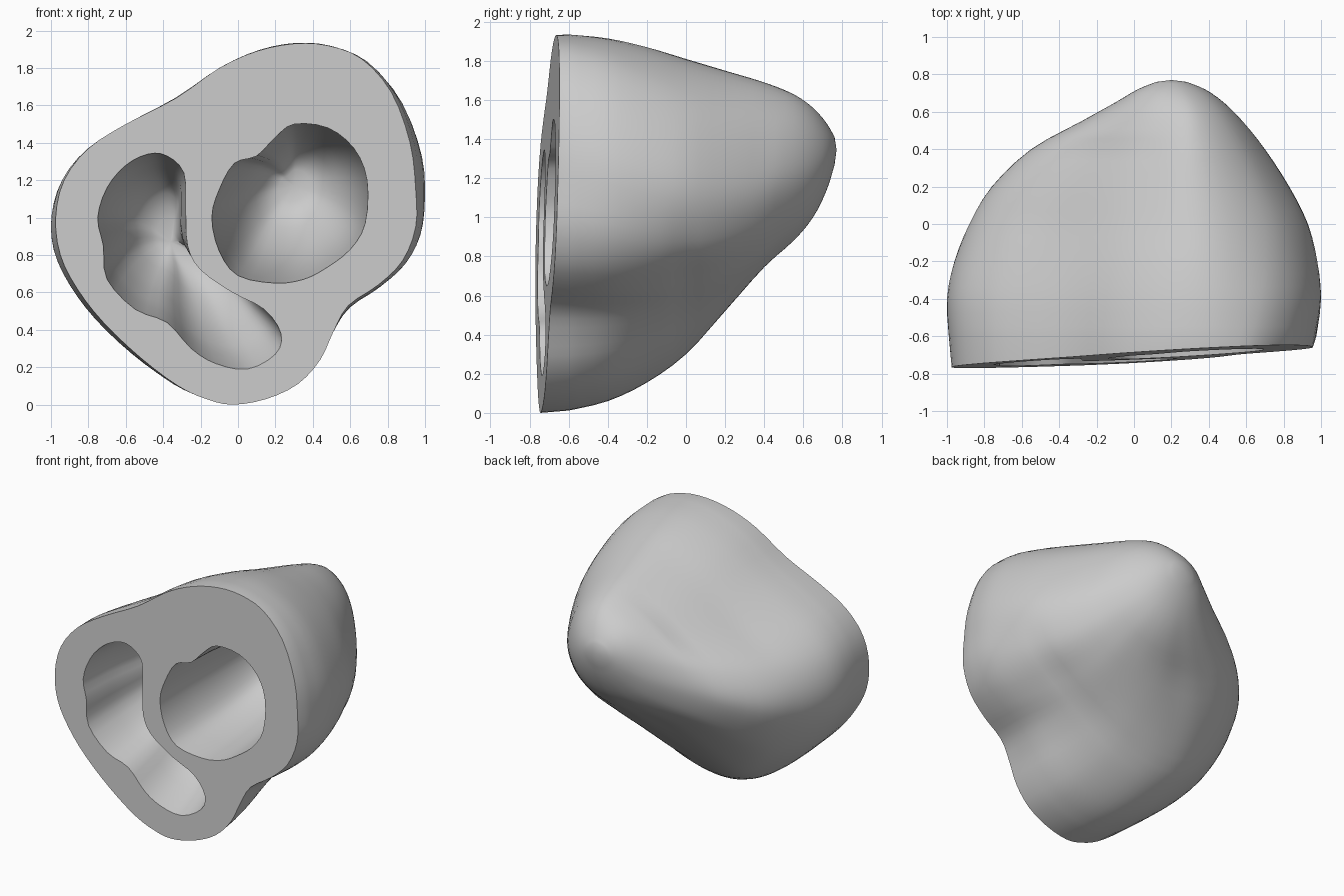
import bpy, bmesh, math
from mathutils import Vector

if "Cube" in bpy.data.objects:
    bpy.data.objects.remove(bpy.data.objects["Cube"])


def spline(pts, steps, closed):
    """Catmull-Rom resampling of tuples of any length."""
    n = len(pts)
    get = (lambda i: pts[i % n]) if closed else (lambda i: pts[min(max(i, 0), n - 1)])
    out = []
    for i in range(n if closed else n - 1):
        for k in range(steps):
            t = k / steps
            out.append(tuple(
                0.5 * (2 * b + (c - a) * t + (2 * a - 5 * b + 4 * c - d) * t * t
                       + (3 * b - a - 3 * c + d) * t ** 3)
                for a, b, c, d in zip(get(i - 1), get(i), get(i + 1), get(i + 2))))
    return out if closed else out + [tuple(pts[-1])]


def cut_plane(x, z):
    """Depth of the slightly tilted front cut."""
    return -0.743 + 0.054 * x + 0.031 * z


def loft(bm, rings, tip):
    """Skin rings of points, close the far end on a tip, return the front edges."""
    loops = [[bm.verts.new(p) for p in r] for r in rings]
    n = len(loops[0])
    for a, b in zip(loops, loops[1:]):
        for i in range(n):
            j = (i + 1) % n
            bm.faces.new((a[i], a[j], b[j], b[i]))
    end = bm.verts.new(tip)
    for i in range(n):
        bm.faces.new((loops[-1][i], loops[-1][(i + 1) % n], end))
    return [bm.edges.get((loops[0][i], loops[0][(i + 1) % n])) for i in range(n)]


# Body outlines (x, z): at the cut, halfway back, and near the apex
outer = [(-.03, 0), (.15, .03), (.32, .11), (.44, .24), (.51, .39), (.59, .53), (.75, .64),
         (.88, .77), (.95, .95), (.95, 1.15), (.92, 1.4), (.82, 1.67), (.66, 1.85), (.48, 1.92),
         (.3, 1.93), (.1, 1.89), (-.1, 1.8), (-.33, 1.64), (-.6, 1.5), (-.8, 1.37), (-.93, 1.2),
         (-.975, 1.0), (-.95, .8), (-.86, .62), (-.72, .44), (-.52, .25), (-.32, .1), (-.17, .03)]
middle = [(-.2, .30), (.1, .37), (.38, .52), (.62, .68), (.85, .88), (.93, 1.2), (.75, 1.6),
          (.38, 1.81), (0, 1.71), (-.45, 1.42), (-.78, 1.2), (-.88, .92), (-.72, .59), (-.46, .36)]
deep = [(-.05, .76), (.13, .745), (.32, .77), (.5, .84), (.65, .98), (.7, 1.2), (.58, 1.52),
        (.33, 1.69), (.05, 1.6), (-.22, 1.42), (-.45, 1.25), (-.55, 1.06), (-.45, .88), (-.25, .79)]

# Chamber openings on the cut face (x, z)
round_hole = [(-.14, 1.0), (-.1, 1.15), (-.02, 1.29), (.1, 1.33), (.2, 1.43), (.3, 1.5),
              (.48, 1.48), (.62, 1.37), (.69, 1.2), (.68, .97), (.6, .83), (.47, .73),
              (.35, .67), (.2, .65), (0, .69), (-.1, .82)]
crescent_hole = [(-.48, 1.34), (-.38, 1.33), (-.29, 1.24), (-.28, 1.05), (-.27, .85), (-.2, .72),
                 (-.03, .6), (.14, .51), (.23, .38), (.2, .27), (.05, .19), (-.12, .22),
                 (-.25, .3), (-.38, .44), (-.55, .51), (-.7, .67), (-.72, .85), (-.75, 1.0),
                 (-.7, 1.16), (-.6, 1.28)]

# Body sections: y, x range, z range, shape (0 cut, 1 middle, 2 deep, 3 ellipse)
sections = [(-.6, -.99, .975, .012, 1.935, .1), (-.4, -1, 1, .06, 1.915, .33),
            (-.2, -.96, .98, .155, 1.87, .65), (0, -.88, .93, .30, 1.81, 1),
            (.2, -.76, .83, .52, 1.75, 1.5), (.4, -.55, .70, .745, 1.69, 2),
            (.55, -.28, .58, .88, 1.63, 2.35), (.65, -.1, .48, 1.0, 1.56, 2.65),
            (.72, .02, .38, 1.14, 1.48, 2.9), (.76, .12, .28, 1.27, 1.41, 3)]


def unit(pts):
    """Stretch points to the square from -1 to 1."""
    us, vs = [p[0] for p in pts], [p[1] for p in pts]
    f = lambda t, r: 2 * (t - min(r)) / (max(r) - min(r)) - 1
    return [Vector((f(p[0], us), f(p[1], vs))) for p in pts]


shapes = [unit(spline(outer, 3, True)), unit(spline(middle, 6, True)), unit(spline(deep, 6, True))]
shapes.append([p.normalized() for p in shapes[2]])


def body_ring(sec):
    y, x0, x1, z0, z1, s = sec
    i = min(max(int(s), 0), 2)
    pts = unit([a.lerp(b, min(s - i, 1)) for a, b in zip(shapes[i], shapes[i + 1])])
    return [((x0 + x1 + p.x * (x1 - x0)) / 2, y, (z0 + z1 + p.y * (z1 - z0)) / 2) for p in pts]


def cavity(bm, outline, c0, rows, tip):
    """Pocket that shrinks and drifts as it goes back; rows: y, scale, x, z."""
    base = spline(outline, 3, True)
    rings = [[(x, cut_plane(x, z), z) for x, z in base]]
    for y, s, cx, cz in spline(rows, 2, False):
        rings.append([(cx + (x - c0[0]) * s, y, cz + (z - c0[1]) * s) for x, z in base])
    return loft(bm, rings, tip)


bm = bmesh.new()

# Outer body
rings = [[(x, cut_plane(x, z), z) for x, z in spline(outer, 3, True)]]
rings += [body_ring(s) for s in spline(sections, 3, False)]
rim = loft(bm, rings, (.2, .77, 1.345))

# Round chamber and crescent chamber
rim += cavity(bm, round_hole, (.28, 1.07),
              [(-.5, .97, .285, 1.08), (-.25, .9, .295, 1.09), (0, .78, .3, 1.11),
               (.2, .6, .3, 1.14), (.33, .38, .3, 1.16), (.37, .2, .3, 1.17)],
              (.3, .38, 1.17))
rim += cavity(bm, crescent_hole, (-.38, .68),
              [(-.5, .92, -.38, .71), (-.25, .76, -.38, .76), (-.07, .6, -.37, .81),
               (.05, .42, -.36, .85), (.1, .2, -.36, .87)],
              (-.36, .11, .87))

# Flat cut face with the two openings
bmesh.ops.triangle_fill(bm, edges=rim, use_beauty=True, use_dissolve=False)
bmesh.ops.recalc_face_normals(bm, faces=bm.faces)

mesh = bpy.data.meshes.new("heart_section")
bm.to_mesh(mesh)
bm.free()
obj = bpy.data.objects.new("heart_section", mesh)
bpy.context.collection.objects.link(obj)
bpy.context.view_layer.objects.active = obj
obj.select_set(True)
bpy.ops.object.shade_smooth_by_angle(angle=math.radians(40))
